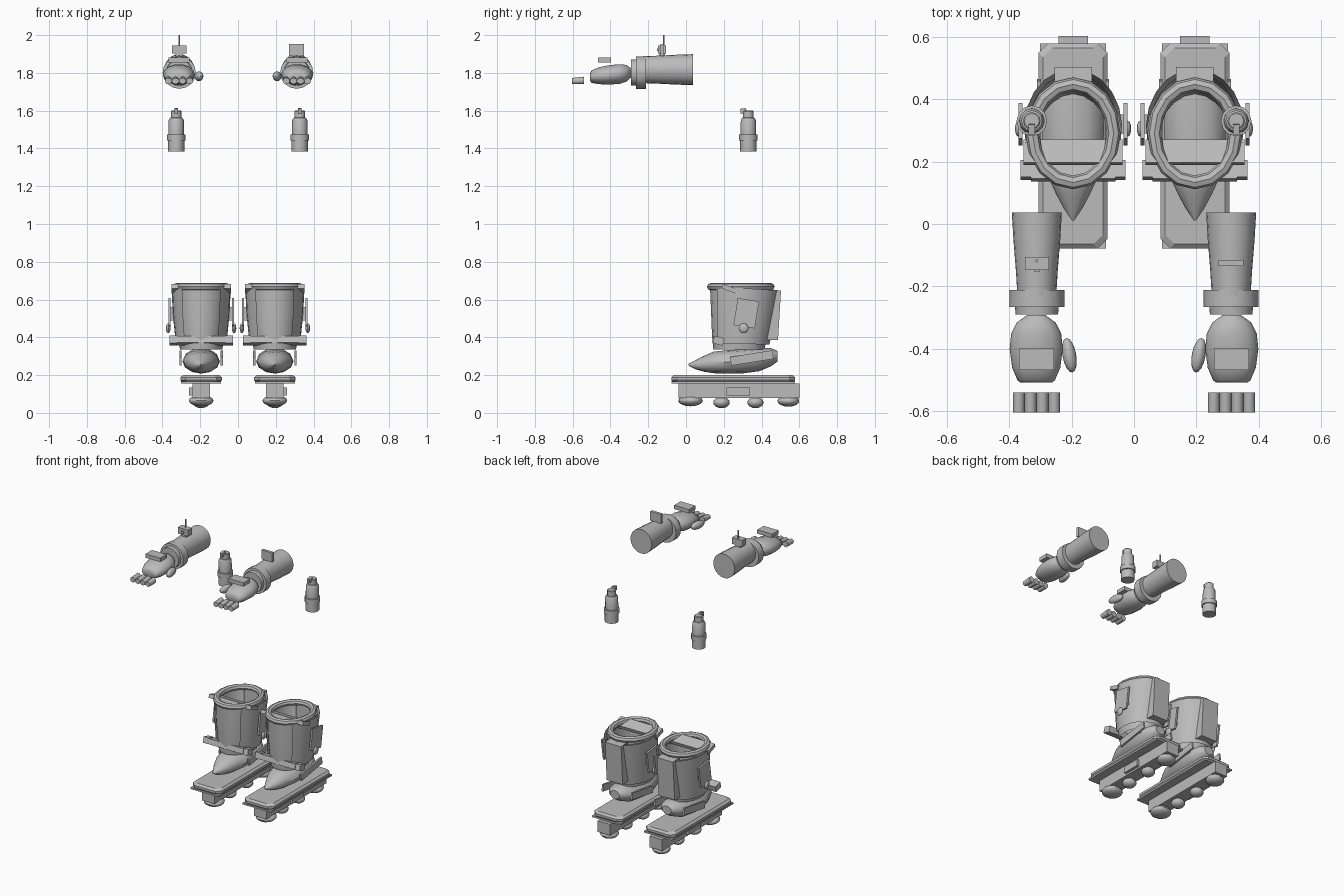
import bpy, bmesh, math
from mathutils import Matrix, Vector

if "Cube" in bpy.data.objects:
    bpy.data.objects.remove(bpy.data.objects["Cube"])

grey = bpy.data.materials.new("mid_grey")
grey.diffuse_color = (0.5, 0.5, 0.5, 1)
grey.use_nodes = True
grey.node_tree.nodes["Principled BSDF"].inputs["Base Color"].default_value = grey.diffuse_color


def finish(name, bm, smooth=True, both=True):
    """Store the mesh; everything is modelled on the -x side and mirrored to +x."""
    bmesh.ops.recalc_face_normals(bm, faces=bm.faces)
    for side in (("left", "right") if both else ("",)):
        if side == "right":
            bmesh.ops.transform(bm, matrix=Matrix.Scale(-1, 4, Vector((1, 0, 0))), verts=bm.verts)
            bmesh.ops.reverse_faces(bm, faces=bm.faces)
        label = (side + "_" + name).strip("_")
        me = bpy.data.meshes.new(label)
        bm.to_mesh(me)
        me.materials.append(grey)
        ob = bpy.data.objects.new(label, me)
        bpy.context.collection.objects.link(ob)
        if smooth:
            bpy.ops.object.select_all(action='DESELECT')
            ob.select_set(True)
            bpy.context.view_layer.objects.active = ob
            bpy.ops.object.shade_smooth_by_angle(angle=math.radians(40))
    bm.free()


def box(name, lo, hi, tilt=0, both=True):
    """Box from corner to corner, tilted about x."""
    lo, hi = Vector(lo), Vector(hi)
    m = (Matrix.Translation((lo + hi) / 2) @ Matrix.Rotation(math.radians(tilt), 4, 'X')
         @ Matrix.Diagonal((*(hi - lo), 1)))
    bm = bmesh.new()
    bmesh.ops.create_cube(bm, size=1, matrix=m)
    finish(name, bm, False, both)


def ball(name, c, r, turn=0, u=16, v=10, axis='Z'):
    bm = bmesh.new()
    m = Matrix.Translation(c) @ Matrix.Rotation(math.radians(turn), 4, axis) @ Matrix.Diagonal((*r, 1))
    bmesh.ops.create_uvsphere(bm, u_segments=u, v_segments=v, radius=1, matrix=m)
    finish(name, bm)


def loft(name, rings, caps=True, closed=False, wrap=True, both=True, smooth=True):
    """Skin a list of point rings."""
    bm = bmesh.new()
    vs = [[bm.verts.new(p) for p in ring] for ring in rings]
    n = len(vs[0])
    for a, b in zip(vs, vs[1:] + ([vs[0]] if closed else [])):
        for i in range(n if wrap else n - 1):
            j = (i + 1) % n
            bm.faces.new((a[i], a[j], b[j], b[i]))
    if caps:
        bm.faces.new(vs[0])
        bm.faces.new(vs[-1])
    finish(name, bm, smooth, both)


def ring_y(y, x, z, rx, rz, n=16):
    return [(x + rx * math.cos(t), y, z + rz * math.sin(t))
            for t in (2 * math.pi * i / n for i in range(n))]


def ring_z(z, x, y, rx, ry, n=16, slope=0):
    return [(x + rx * math.cos(t), y + ry * math.sin(t), z - slope * math.sin(t))
            for t in (2 * math.pi * i / n for i in range(n))]


X = -0.195  # skate centre line

# deck: thin base plate and padded top with cut corners
box("base_plate", (X - .106, -.078, .155), (X + .106, .577, .166))
rings = []
for z, d in ((.163, .008), (.173, 0), (.188, 0), (.2, .014)):
    w, h, c = .11 - d, .328 - d, .03
    rings.append([(X + a, .25 + b, z) for a, b in (
        (w, -h + c), (w, h - c), (w - c, h), (-w + c, h), (-w, h - c),
        (-w, -h + c), (-w + c, -h), (w - c, -h))])
loft("deck", rings, smooth=False)

# wheel frame with outer bracket and wheels
box("wheel_frame", (X - .047, -.04, .08), (X + .047, .602, .156))
box("frame_bracket", (X - .064, .215, .092), (X - .04, .338, .135))
for i, (y, r) in enumerate(((.024, .065), (.188, .044), (.368, .043), (.542, .058))):
    ball("wheel_%d" % (i + 1), (X, y, max(r, .05) + (.005 if r < .06 else 0)),
         (.03, r, r), turn=90, axis='Y')

# pointed shoe
shoe = ((.012, .255, .004, .004), (.05, .255, .03, .024), (.095, .26, .054, .042),
        (.145, .267, .077, .057), (.22, .27, .094, .062), (.3, .273, .099, .064),
        (.39, .282, .094, .061), (.45, .295, .07, .048), (.485, .3, .035, .028))
loft("shoe", [ring_y(y, X, z, rx, rz, 12) for y, z, rx, rz in shoe])
for k, x in (("outer", X - .115), ("inner", X + .103)):
    box("heel_plate_" + k, (x, .235, .268), (x + .012, .462, .314), tilt=9)

# boot shaft: inner liner, open rear shell, padded rim
shaft = ((.335, .28, .112, .135, 0), (.40, .283, .122, .145, .003),
         (.52, .295, .138, .162, .006), (.66, .305, .145, .178, .012))
loft("boot_liner", [ring_z(z, X, y, rx, ry, 20, s) for z, y, rx, ry, s in shaft], caps=False)
shell = []
for z, y, rx, ry, s in shaft[1:]:
    arc = [math.radians(-50 + 280 * i / 16) for i in range(17)]
    shell.append([(X + (rx + .012) * math.cos(t), y + .004 + (ry + .01) * math.sin(t),
                   z - .035 * (z < .45) - s * math.sin(t)) for t in arc])
loft("boot_shell", shell, caps=False, wrap=False)
rim = []
for i in range(16):
    t = 2 * math.pi * i / 16
    rim.append([(X + (.13 + .022 * math.cos(a)) * math.cos(t),
                 .29 + (.157 + .022 * math.cos(a)) * math.sin(t),
                 .668 + .02 * math.sin(a)) for a in (math.pi * j / 4 for j in range(8))])
loft("boot_rim", rim, caps=False, closed=True)

# straps, rear spine and side panels
box("top_strap", (X - .158, .19, .645), (X + .158, .268, .67), tilt=-20)
box("ankle_strap", (X - .135, .14, .365), (X + .135, .2, .4), tilt=-15)
for k, s in (("outer", -1), ("inner", 1)):
    box("ankle_buckle_" + k, (X + s * .148 - .02, .145, .362), (X + s * .148 + .02, .2, .402), tilt=-15)
    box("side_panel_" + k, (X + s * .168 - .006, .262, .455), (X + s * .168 + .006, .376, .6), tilt=-9)
    ball("panel_knob_" + k, (X + s * .174, .305, .448), (.012, .026, .026), u=12, v=8)
    box("panel_mount_" + k, (X + s * .15 - .02, .29, .49), (X + s * .15 + .02, .35, .56))
spine = [(.43, .655), (.503, .648), (.487, .385), (.425, .385)]
loft("rear_spine", [[(x, y, z) for y, z in spine] for x in (X - .06, X + .06)], smooth=False)

# elbow canister
can = ((1.385, .043), (1.442, .043), (1.443, .049), (1.474, .049), (1.475, .041),
       (1.55, .04), (1.562, .033), (1.563, .028), (1.596, .028), (1.6, .024))
loft("elbow_canister", [ring_z(z, -.327, .33, r, r, 12) for z, r in can])
box("canister_tip", (-.337, .288, 1.585), (-.317, .32, 1.612), tilt=8)

# forearm, wrist band and wrist
A = -.311
arm = ((-.23, .062, .071), (-.15, .067, .074), (-.05, .075, .079), (.037, .08, .082))
loft("forearm", [ring_y(y, A, 1.817, rx, rz, 20) for y, rx, rz in arm])
band = ((-.29, .068, .068), (-.266, .07, .07), (-.265, .088, .086),
        (-.212, .088, .086))
loft("wrist_band", [ring_y(y, A, 1.802, rx, rz, 16) for y, rx, rz in band])

# hand, back plate, thumb and fingers
palm = ((-.508, .05, 1.778, .02), (-.5, .06, 1.78, .034), (-.46, .077, 1.785, .046),
        (-.4, .085, 1.79, .053), (-.35, .08, 1.794, .053), (-.315, .062, 1.798, .045),
        (-.292, .03, 1.8, .026))
loft("palm", [ring_y(y, -.313, z, rx, rz, 14) for y, rx, z, rz in palm])
ball("thumb", (-.207, -.42, 1.782), (.022, .056, .026), turn=10)
box("hand_plate", (-.368, -.467, 1.856), (-.256, -.398, 1.882))
for i in range(4):
    x = -.312 + (i - 1.5) * .0378
    loft("finger_%d" % (i + 1), [ring_y(y, x, z, .0188, r, 10) for y, z, r in
                                 ((-.603, 1.757, .017), (-.54, 1.76, .021))])

# wrist devices: transmitter with antenna on one arm, screen on the other
box("transmitter", (-.349, -.147, 1.903), (-.272, -.105, 1.946), both=False)
box("transmitter_foot", (-.33, -.14, 1.88), (-.292, -.11, 1.905), both=False)
box("transmitter_button", (-.319, -.154, 1.915), (-.303, -.146, 1.93), both=False)
loft("antenna", [ring_z(z, -.311, -.118, .005, .005, 8) for z in (1.94, 2.0)], both=False)
box("wrist_screen", (.27, -.135, 1.89), (.35, -.116, 1.953), both=False)
